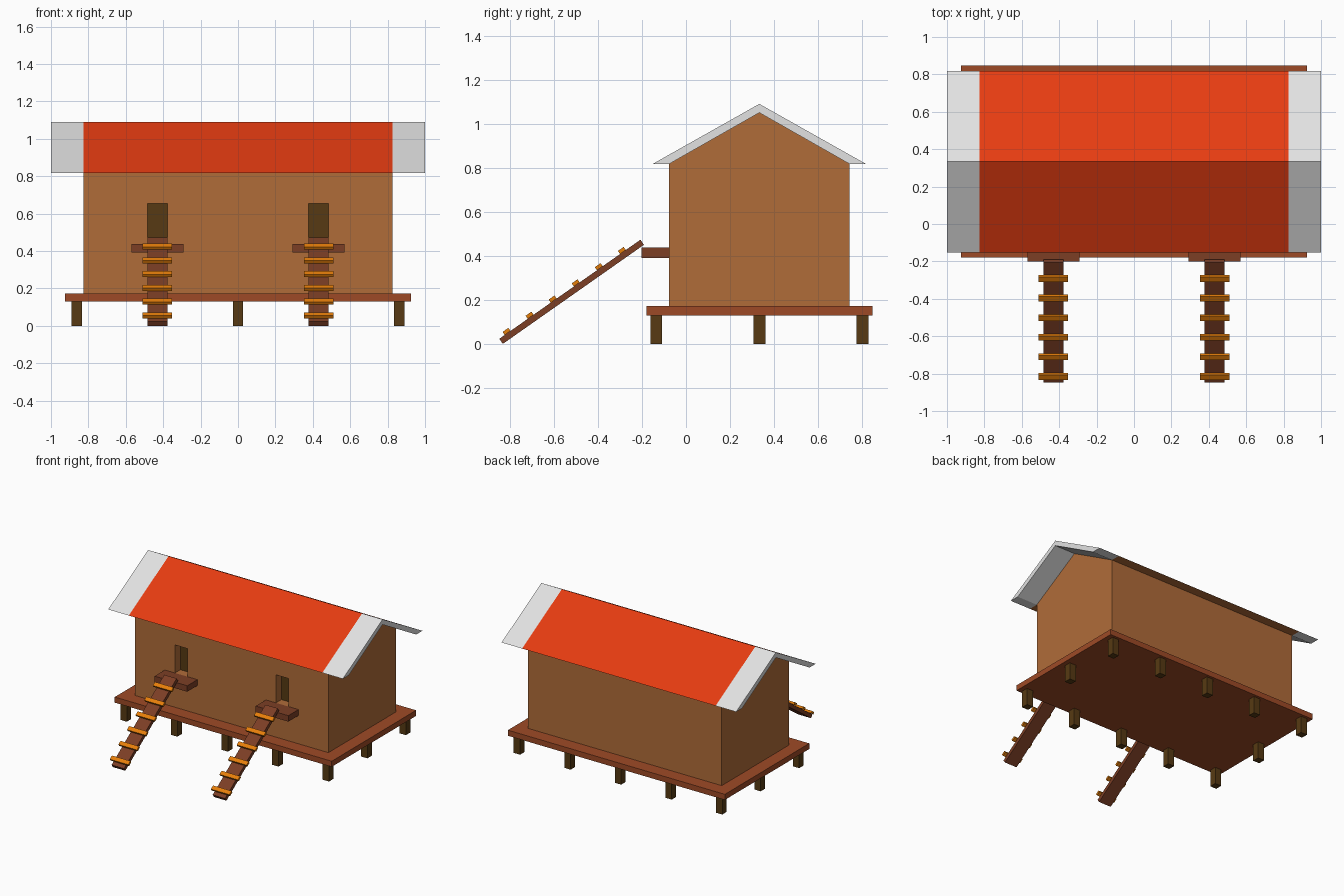
import bpy, bmesh, math
from mathutils import Matrix, Vector

if "Cube" in bpy.data.objects:
    bpy.data.objects.remove(bpy.data.objects["Cube"])


def material(name, r, g, b):
    def lin(c):
        c /= 255
        return c / 12.92 if c <= 0.04045 else ((c + 0.055) / 1.055) ** 2.4
    m = bpy.data.materials.new(name)
    m.diffuse_color = (lin(r), lin(g), lin(b), 1)
    m.use_nodes = True
    m.node_tree.nodes["Principled BSDF"].inputs["Base Color"].default_value = m.diffuse_color
    return m


WALL = material("wall brown", 176, 108, 57)
RED = material("roof red", 230, 60, 17)
GREY = material("roof trim grey", 226, 226, 226)
DECK = material("deck brown", 158, 74, 38)
RAMP = material("ramp brown", 124, 62, 37)
RUNG = material("rung orange", 230, 126, 10)
DARK = material("dark timber", 87, 58, 19)


def finish(name, bm, *mats):
    bmesh.ops.recalc_face_normals(bm, faces=bm.faces)
    me = bpy.data.meshes.new(name)
    bm.to_mesh(me)
    bm.free()
    for m in mats:
        me.materials.append(m)
    ob = bpy.data.objects.new(name, me)
    bpy.context.collection.objects.link(ob)
    return ob


def add_box(bm, lo, hi, frame=Matrix()):
    lo, hi = Vector(lo), Vector(hi)
    mat = frame @ Matrix.Translation((lo + hi) / 2) @ Matrix.Diagonal((*(hi - lo), 1))
    bmesh.ops.create_cube(bm, size=1, matrix=mat)


def box(name, lo, hi, mat, frame=Matrix()):
    bm = bmesh.new()
    add_box(bm, lo, hi, frame)
    return finish(name, bm, mat)


def prism(name, profile, x0, x1, *mats):
    """Extrude a (y, z) outline along x."""
    bm = bmesh.new()
    face = bm.faces.new([bm.verts.new((x0, y, z)) for y, z in profile])
    ext = bmesh.ops.extrude_face_region(bm, geom=[face])["geom"]
    bmesh.ops.translate(bm, vec=(x1 - x0, 0, 0),
                        verts=[v for v in ext if isinstance(v, bmesh.types.BMVert)])
    return finish(name, bm, *mats)


# Deck and the posts around its edge
box("deck", (-0.925, -0.18, 0.13), (0.925, 0.848, 0.173), DECK)
bm = bmesh.new()
for i in range(5):
    for j in range(3):
        if i in (0, 4) or j != 1:
            x, y = -0.862 + 0.431 * i, -0.135 + 0.468 * j
            add_box(bm, (x - 0.027, y - 0.027, 0), (x + 0.027, y + 0.027, 0.13))
finish("deck_posts", bm, DARK)

# House body with gable ends
EAVE, MID = 0.817, 0.333
house = prism("house_walls", [(-0.077, 0.173), (0.743, 0.173), (0.743, EAVE),
                              (MID, 1.05), (-0.077, EAVE)], -0.825, 0.825, WALL)

# Roof: red middle with brown soffit, grey overhanging ends
roof = [(-0.152, EAVE), (MID, 1.09), (0.818, EAVE), (0.743, EAVE), (MID, 1.05), (-0.077, EAVE)]
middle = prism("roof_middle", roof, -0.825, 0.825, RED, WALL)
for p in middle.data.polygons:
    p.material_index = 1 if p.normal.z < -0.5 else 0
prism("roof_end_left", roof, -1, -0.825, GREY)
prism("roof_end_right", roof, 0.825, 1, GREY)

# Entrances: recess, door panel, landing, ramp and rungs
HALF, TOP = 0.053, 0.437
start, end = Vector((0, -0.848, 0.023)), Vector((0, -0.207, 0.473))
length = (end - start).length
angle = math.atan2(end.z - start.z, end.y - start.y)
for side, cx in (("left", -0.431), ("right", 0.431)):
    cutter = box("recess_cutter", (cx - HALF, -0.2, TOP), (cx + HALF, -0.007, 0.653), WALL)
    cutter.hide_render = True
    mod = house.modifiers.new("recess", 'BOOLEAN')
    mod.operation, mod.solver, mod.object = 'DIFFERENCE', 'EXACT', cutter
    bpy.context.view_layer.objects.active = house
    bpy.ops.object.modifier_apply(modifier=mod.name)
    bpy.data.objects.remove(cutter)

    box("door_" + side, (cx - HALF, -0.011, TOP), (cx + HALF, -0.006, 0.653), DARK)
    box("landing_" + side, (cx - 0.139, -0.201, 0.391), (cx + 0.139, -0.077, TOP), RAMP)

    frame = (Matrix.Translation((cx, start.y, start.z)) @ Matrix.Rotation(angle, 4, 'X'))
    box("ramp_" + side, (-HALF, 0, -0.028), (HALF, length, 0), RAMP, frame)
    bm = bmesh.new()
    for k in range(6):
        s = 0.046 + 0.128 * k
        add_box(bm, (-0.079, s - 0.016, 0), (0.079, s + 0.016, 0.017), frame)
    finish("ramp_rungs_" + side, bm, RUNG)
